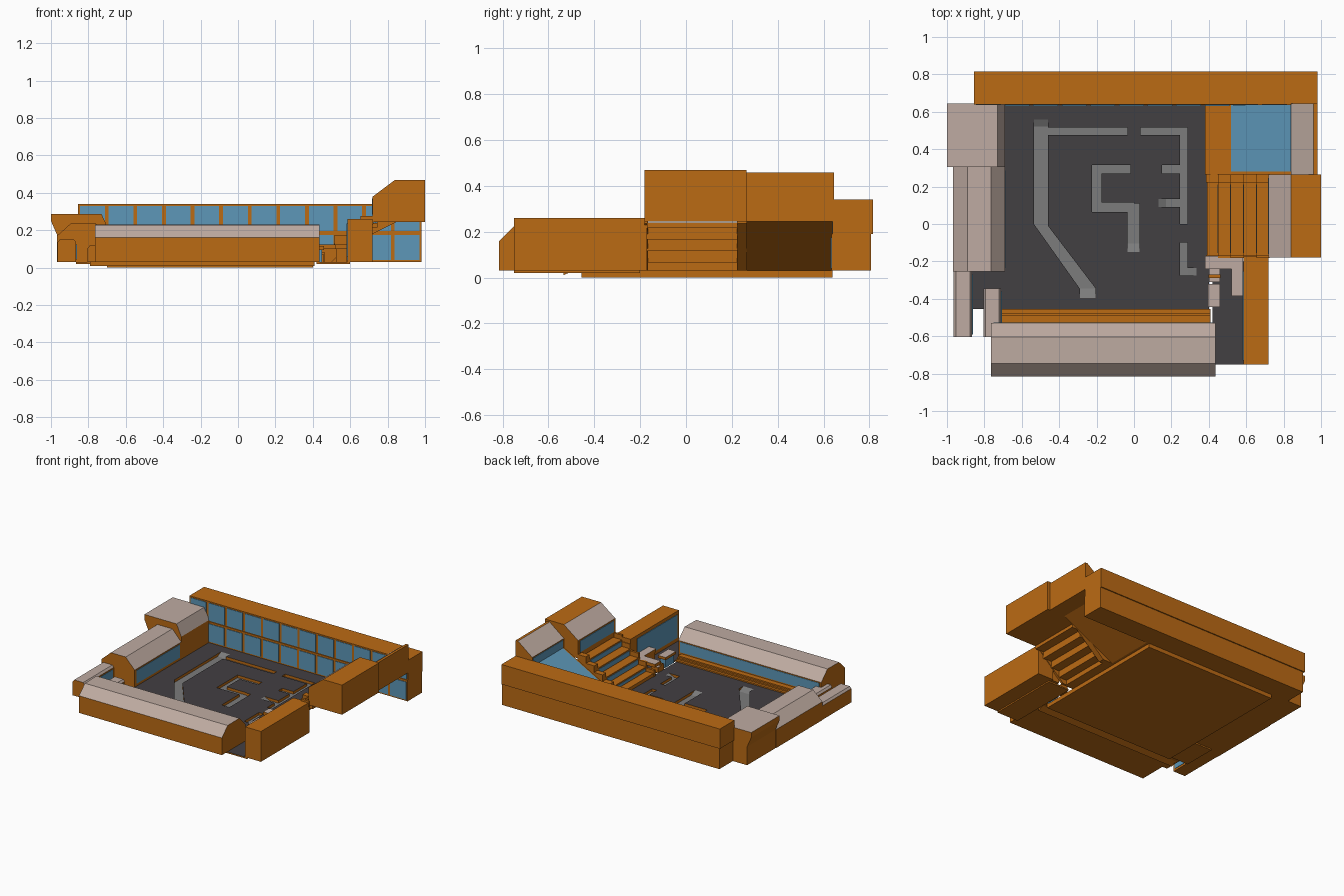
import bpy, bmesh

if "Cube" in bpy.data.objects:
    bpy.data.objects.remove(bpy.data.objects["Cube"])

def material(name, rgb):
    m = bpy.data.materials.new(name)
    m.diffuse_color = (*rgb, 1)
    m.use_nodes = True
    m.node_tree.nodes["Principled BSDF"].inputs["Base Color"].default_value = m.diffuse_color
    return m

ORANGE = material("orange_wall", (0.50, 0.145, 0.007))
PINK = material("pale_roof", (0.52, 0.41, 0.36))
BLUE = material("blue_glass", (0.11, 0.31, 0.48))
DARK = material("dark_floor", (0.055, 0.05, 0.055))
GREY = material("grey_trench", (0.20, 0.20, 0.20))

# how "up" a face must look to take the second material
UP = lambda n: n.z > 0.1
SLOPE = lambda n: 0.1 < n.z < 0.95

def prism(name, pts, axis, a, b, mat=ORANGE, top=None, rule=UP):
    """Extrude a 2D profile along an axis from a to b."""
    place = {'x': lambda p, t: (t, p[0], p[1]),
             'y': lambda p, t: (p[0], t, p[1]),
             'z': lambda p, t: (p[0], p[1], t)}[axis]
    bm = bmesh.new()
    lo = [bm.verts.new(place(p, a)) for p in pts]
    hi = [bm.verts.new(place(p, b)) for p in pts]
    bm.faces.new(lo)
    bm.faces.new(hi)
    for i in range(len(pts)):
        j = (i + 1) % len(pts)
        bm.faces.new((lo[i], lo[j], hi[j], hi[i]))
    bmesh.ops.recalc_face_normals(bm, faces=bm.faces)
    bm.normal_update()
    if top:
        for f in bm.faces:
            f.material_index = int(rule(f.normal))
    me = bpy.data.meshes.new(name)
    bm.to_mesh(me)
    bm.free()
    me.materials.append(mat)
    if top:
        me.materials.append(top)
    ob = bpy.data.objects.new(name, me)
    bpy.context.collection.objects.link(ob)
    return ob

def box(name, x0, x1, y0, y1, z0, z1, mat=ORANGE, top=None):
    return prism(name, [(x0, y0), (x1, y0), (x1, y1), (x0, y1)], 'z', z0, z1, mat, top)

def rect(x0, x1, y0, y1):
    return [(x0, y0), (x1, y0), (x1, y1), (x0, y1)]

# courtyard floor with sunken trenches
F, T = 0.03, 0.01
floor = box("courtyard_floor", -0.70, 0.40, -0.455, 0.64, 0, F)
trenches = [
    [(-.535, .56), (-.46, .56), (-.46, -.01), (-.205, -.345), (-.205, -.395),
     (-.29, -.395), (-.29, -.345), (-.535, 0)],
    rect(-.48, -.035, .475, .515),
    rect(.035, .27, .475, .515), rect(.245, .285, 0, .5151),
    rect(.15, .265, .27, .315), rect(.13, .265, .09, .135),
    rect(-.20, -.02, .27, .315), rect(-.225, -.175, .065, .3151),
    rect(-.20, .0, .0651, .115), rect(-.035, .03, -.15, .11),
    rect(.245, .285, -.275, -.10), rect(.27, .335, -.2751, -.235),
]
bpy.context.view_layer.objects.active = floor
for i, t in enumerate(trenches):
    c = prism(f"trench_cutter_{i}", t, 'z', T, 0.08)
    c.hide_render = True
    mod = floor.modifiers.new("trench", 'BOOLEAN')
    mod.operation, mod.solver, mod.object = 'DIFFERENCE', 'EXACT', c
    bpy.ops.object.modifier_apply(modifier=mod.name)
    bpy.data.objects.remove(c)
floor.data.materials.clear()
for m in (ORANGE, DARK, GREY):
    floor.data.materials.append(m)
for p in floor.data.polygons:
    p.material_index = 0 if p.normal.z < 0.5 else (1 if p.center.z > 0.025 else 2)

# ramps at the trench ends: (axis across, across range, high end, low end)
for i, (ax, a, b, hi, lo) in enumerate([
        ('x', -.535, -.46, .56, .52), ('x', -.29, -.205, -.395, -.345),
        ('x', -.035, .03, -.15, -.105), ('y', -.275, -.235, .335, .29),
        ('y', .09, .135, .13, .17)]):
    prism(f"trench_ramp_{i}", [(hi, T), (hi, F), (lo, T)], ax, a, b, GREY)

box("left_floor", -0.865, -0.69, -0.455, -0.2, 0.02, F, ORANGE, DARK)
box("right_floor", 0.42, 0.60, -0.75, -0.2, 0.02, F, ORANGE, DARK)

# long back building with two rows of windows
box("back_building_lower", -0.845, 0.98, 0.635, 0.807, F, 0.19)
box("back_building_upper", -0.855, 0.98, 0.64, 0.815, 0.19, 0.34)
BAYS = 12
w = 1.835 / BAYS
for i in range(BAYS):
    x = -0.855 + i * w
    box(f"back_window_low_{i}", x + .01, x + w - .01, 0.631, 0.64, 0.04, 0.175, BLUE)
    box(f"back_window_high_{i}", x + .01, x + w - .01, 0.636, 0.645, 0.195, 0.33, BLUE)

# front building
prism("front_building", [(-.815, F), (-.815, .16), (-.745, .228), (-.605, .23),
      (-.53, .155), (-.53, F)], 'x', -0.765, 0.435, ORANGE, PINK)
box("front_window", -0.75, 0.42, -0.535, -0.527, 0.07, 0.148, BLUE)
prism("front_ledge", [(-.535, .01), (-.49, F), (-.455, F), (-.455, .04), (-.475, .04),
      (-.475, .05), (-.49, .05), (-.49, .06), (-.535, .06)], 'x', -0.79, 0.41)

# left buildings
prism("left_rear_building", [(-.965, F), (-.965, .17), (-1, .25), (-1, .287), (-.73, .287),
      (-.69, .2), (-.69, F)], 'y', 0.305, 0.645, ORANGE, PINK)
prism("left_mid_building", [(-.968, F), (-.968, .17), (-.89, .24), (-.765, .24),
      (-.69, .16), (-.69, F)], 'y', -0.255, 0.305, ORANGE, PINK)
box("left_mid_window", -0.70, -0.687, -0.235, 0.285, 0.05, 0.15, BLUE)
for n, x0, x1, y1, h in (("outer", -.965, -.865, -.255, .15), ("inner", -.805, -.71, -.345, .118)):
    prism(f"left_{n}_annex", [(x0, F), (x0, h - .015), (x0 + .012, h), (x1 - .012, h),
          (x1, h - .015), (x1, F)], 'y', -0.605, y1, ORANGE, PINK)
    box(f"left_{n}_annex_window", x1 - .01, x1 + .003, -0.59, y1 - .015, 0.045, h - .025, BLUE)

# front right building
box("front_right_building", 0.585, 0.718, -0.75, -0.17, F, 0.26)
box("front_right_window", 0.581, 0.59, -0.73, -0.25, 0.06, 0.235, BLUE)

# terraced stand: stepped shell, open underneath, with glazed risers
xs = [.45, .515, .585, .655, .725]
zs = [.09, .14, .19, .24]
top, under = [(.39, .055), (.45, .055)], []
for i, z in enumerate(zs):
    top += [(xs[i], z), (xs[i + 1], z)]
    under += [(xs[i] + .02, z - .025), (xs[i + 1] + .02, z - .025)]
prism("stand_steps", top + [(.745, .24)] + under[::-1] + [(.47, F), (.39, F)],
      'y', -0.17, 0.225)
for i, z in enumerate(zs):
    z0 = zs[i - 1] if i else .055
    box(f"stand_window_{i}", xs[i] - .003, xs[i] + .01, -0.155, 0.21, z0 + .006, z - .01, BLUE)
wall = [(.385, F), (.385, .08), (.45, .08)]
for i, z in enumerate(zs):
    wall += [(xs[i], z + .035), (xs[i + 1], z + .035)]
wall += [(.725, .235), (.50, F)]
for n, a, b in (("front", -.182, -.165), ("rear", .222, .266)):
    prism(f"stand_{n}_wall", wall, 'y', a, b)

# raised right block
prism("right_upper_block", [(.72, .245), (.72, .38), (.84, .47), (1, .47), (1, .245)],
      'y', -0.18, 0.265, ORANGE, PINK, SLOPE)
box("right_upper_window", 0.716, 0.725, -0.16, 0.245, 0.285, 0.37, BLUE)

# rear right wedge with sloping skylight
prism("rear_right_wedge", [(.38, F), (.38, .06), (.52, .12), (.85, .30), (.85, .245), (.42, F)],
      'y', 0.265, 0.64)
prism("sloping_skylight", [(.52, .118), (.518, .124), (.84, .30), (.84, .29)],
      'y', 0.28, 0.635, BLUE)
prism("rear_right_block", [(.84, .245), (.84, .365), (.96, .458), (.98, .458), (.98, .245)],
      'y', 0.262, 0.645, ORANGE, PINK, SLOPE)
box("rear_right_window", 0.836, 0.85, 0.28, 0.635, 0.30, 0.358, BLUE)

# small entrance canopy and kiosk
prism("entrance_canopy", [(.38, -.17), (.38, -.24), (.52, -.24), (.52, -.385), (.583, -.385),
      (.583, -.17)], 'z', 0.10, 0.125, ORANGE, PINK)
box("entrance_wall", 0.525, 0.583, -0.375, -0.18, F, 0.10)
box("entrance_step", 0.40, 0.46, -0.31, -0.235, F, 0.07, ORANGE, PINK)
box("entrance_step_edge", 0.398, 0.462, -0.29, -0.27, F, 0.085)
box("kiosk", 0.405, 0.45, -0.435, -0.33, F, 0.095, BLUE)
box("kiosk_roof", 0.395, 0.46, -0.445, -0.32, 0.095, 0.115, ORANGE, PINK)
